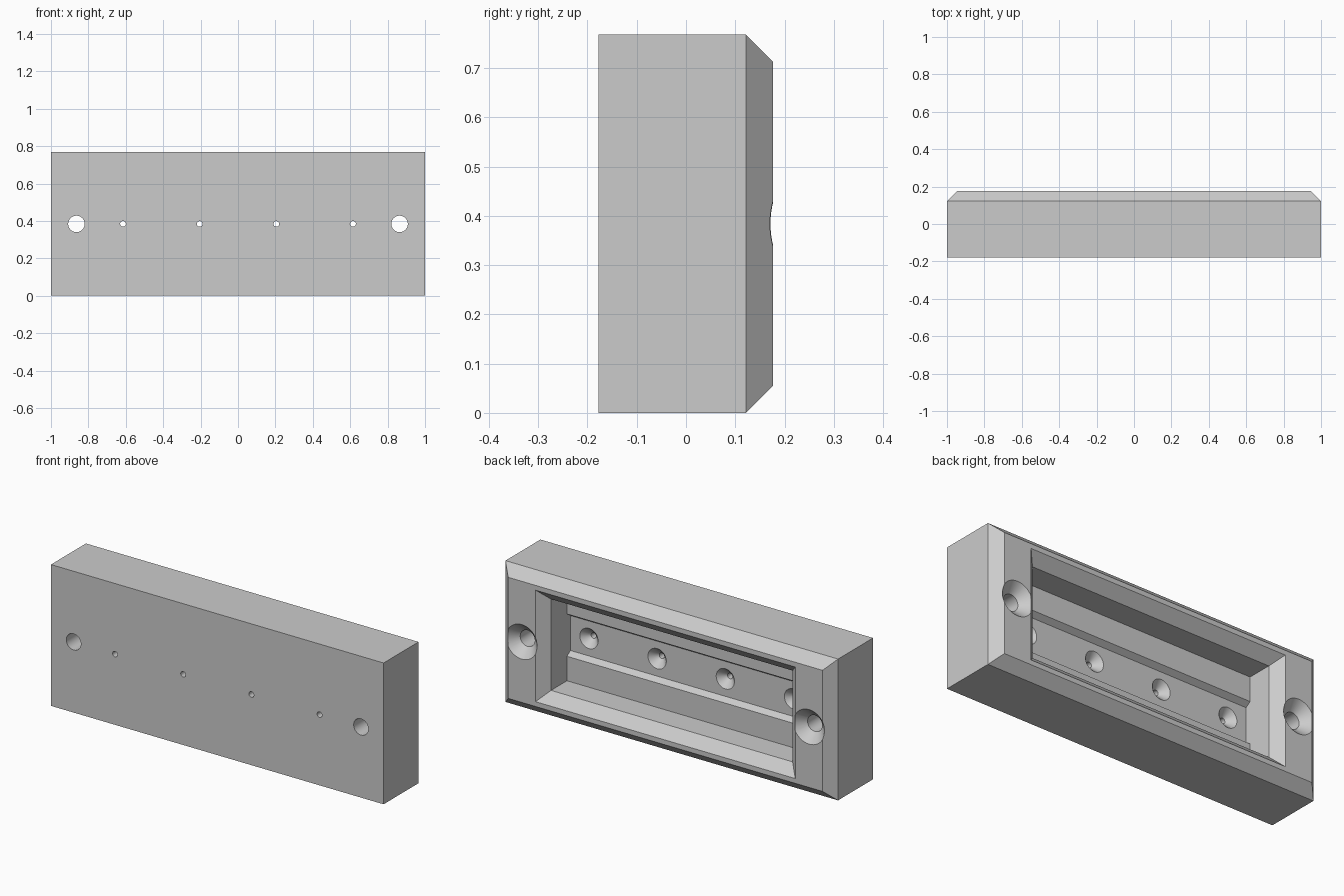
import bpy
import bmesh
import math

cube = bpy.data.objects.get("Cube")
if cube:
    bpy.data.objects.remove(cube, do_unlink=True)

MID_Z = 0.384
BACK_Y = 0.177


def rect(y, half_x, half_z):
    return [(sx * half_x, y, MID_Z + sz * half_z)
            for sx, sz in ((-1, -1), (1, -1), (1, 1), (-1, 1))]


def circle(y, radius, x, sides=48):
    return [(x + radius * math.cos(2 * math.pi * i / sides), y,
             MID_Z + radius * math.sin(2 * math.pi * i / sides))
            for i in range(sides)]


def loft(name, rings):
    """Closed solid through rings of equal point count, running along y."""
    bm = bmesh.new()
    loops = [[bm.verts.new(p) for p in ring] for ring in rings]
    for a, b in zip(loops, loops[1:]):
        for i in range(len(a)):
            j = (i + 1) % len(a)
            bm.faces.new((a[i], a[j], b[j], b[i]))
    bm.faces.new(loops[0])
    bm.faces.new(loops[-1])
    bmesh.ops.recalc_face_normals(bm, faces=bm.faces)
    mesh = bpy.data.meshes.new(name)
    bm.to_mesh(mesh)
    bm.free()
    obj = bpy.data.objects.new(name, mesh)
    bpy.context.collection.objects.link(obj)
    return obj


def countersunk_hole(name, x, face_y, bore, head, extra=0.02):
    """Through hole with a 45 degree countersink opening at face_y."""
    return loft(name, [circle(-0.25, bore, x),
                       circle(face_y - (head - bore), bore, x),
                       circle(face_y + extra, head + extra, x)])


# Block with a chamfered back edge
block = loft("housing_block", [rect(-0.178, 1, MID_Z), rect(0.122, 1, MID_Z),
                               rect(BACK_Y, 0.945, MID_Z - 0.055)])
grey = bpy.data.materials.new("plain grey")
grey.use_nodes = True
grey.diffuse_color = (0.6, 0.6, 0.6, 1)
grey.node_tree.nodes["Principled BSDF"].inputs["Base Color"].default_value = (0.6, 0.6, 0.6, 1)
block.data.materials.append(grey)

# Pocket with a chamfered mouth, then the sloped groove along its floor
cutters = [
    loft("pocket_cutter", [rect(-0.015, 0.726, 0.248), rect(0.122, 0.726, 0.248),
                           rect(BACK_Y + 0.02, 0.801, 0.323)]),
    loft("groove_cutter", [rect(-0.045, 0.726, 0.095), rect(-0.015, 0.726, 0.115),
                           rect(0.05, 0.726, 0.115)]),
]

# Large mounting holes at the ends, small screw holes in the groove
for x in (-0.864, 0.864):
    cutters.append(countersunk_hole("mounting_hole_cutter", x, BACK_Y, 0.044, 0.094))
for i in range(4):
    cutters.append(countersunk_hole("screw_hole_cutter", -0.615 + 0.41 * i,
                                    -0.045, 0.015, 0.055))

bpy.ops.object.select_all(action='DESELECT')
block.select_set(True)
bpy.context.view_layer.objects.active = block
for cutter in cutters:
    mod = block.modifiers.new(cutter.name, 'BOOLEAN')
    mod.operation = 'DIFFERENCE'
    mod.solver = 'EXACT'
    mod.object = cutter
    bpy.ops.object.modifier_apply(modifier=mod.name)
    bpy.data.objects.remove(cutter, do_unlink=True)

bpy.ops.object.shade_smooth_by_angle(angle=math.radians(25))
